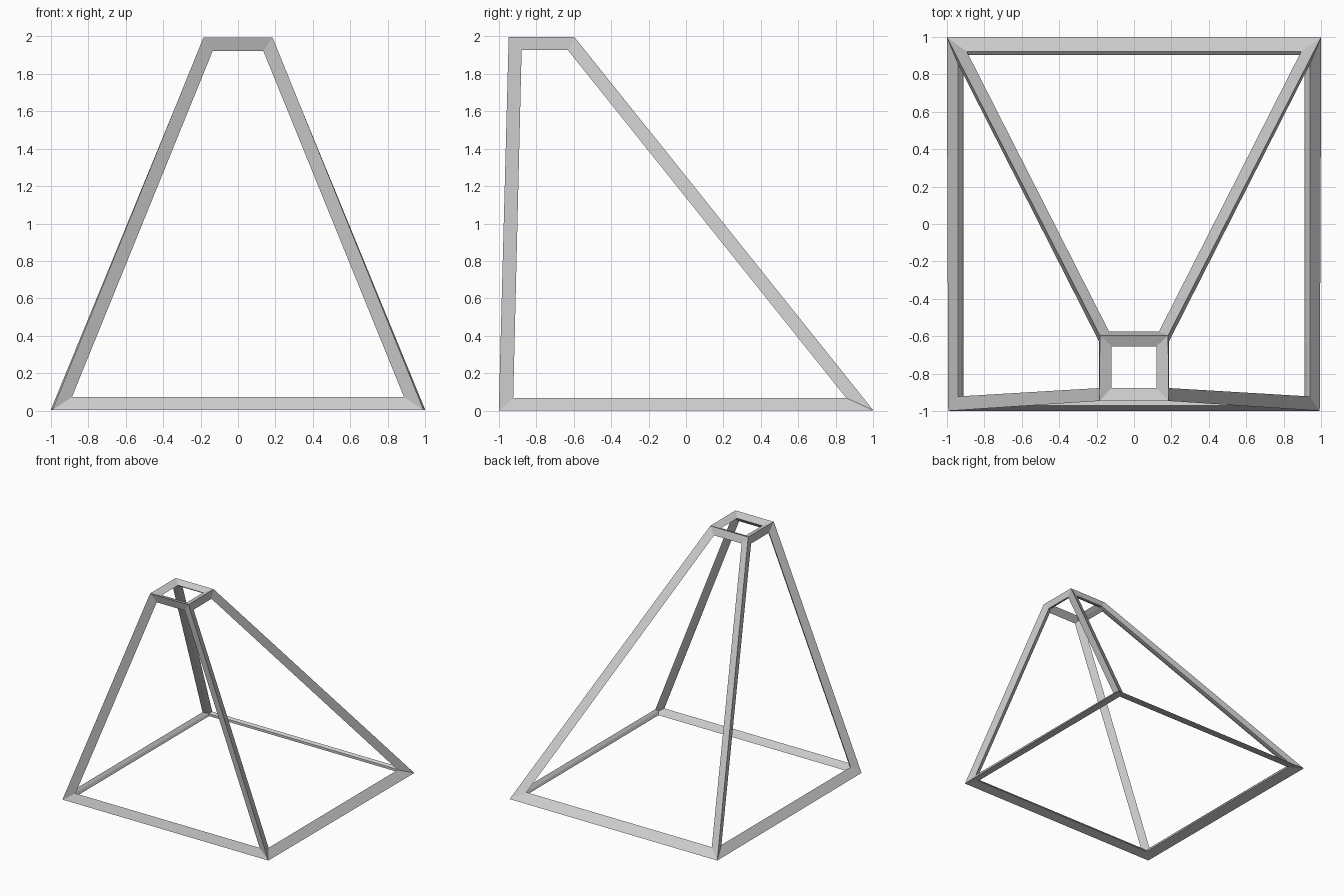
import bpy, bmesh, math
from mathutils import Vector

if "Cube" in bpy.data.objects:
    bpy.data.objects.remove(bpy.data.objects["Cube"])

INSET = 0.048   # bar width measured on each face
PUSH = 0.024    # how far bar ridges sit outside / inside the cage

# Guide cage: square base, small top shifted towards the front
cage = bmesh.new()
bmesh.ops.create_cube(cage, size=2)
for v in cage.verts:
    if v.co.z < 0:
        v.co = (0.959 * v.co.x, -0.010 + 0.961 * v.co.y, 0.0245)
    else:
        v.co = (0.168 * v.co.x, -0.765 + 0.159 * v.co.y, 1.970)
cage.normal_update()
cage.verts.index_update()

# Ridge points: one outside and one inside each cage corner
frame = bmesh.new()
outer, inner = {}, {}
for v in cage.verts:
    step = v.normal * v.calc_shell_factor() * PUSH
    outer[v] = frame.verts.new(v.co + step)
    inner[v] = frame.verts.new(v.co - step)

# Each cage face gives an opening bordered by an outer and an inner strip
for f in cage.faces:
    hole = []
    for l in f.loops:
        a = (l.link_loop_prev.vert.co - l.vert.co).normalized()
        b = (l.link_loop_next.vert.co - l.vert.co).normalized()
        hole.append(frame.verts.new(l.vert.co + (a + b) * INSET / math.sin(a.angle(b))))
    vs = list(f.verts)
    for i in range(4):
        j = (i + 1) % 4
        frame.faces.new((outer[vs[i]], outer[vs[j]], hole[j], hole[i]))
        frame.faces.new((inner[vs[j]], inner[vs[i]], hole[i], hole[j]))

bmesh.ops.recalc_face_normals(frame, faces=frame.faces)
mesh = bpy.data.meshes.new("pyramid_frame")
frame.to_mesh(mesh)
frame.free()
cage.free()
bpy.context.collection.objects.link(bpy.data.objects.new("pyramid_frame", mesh))
